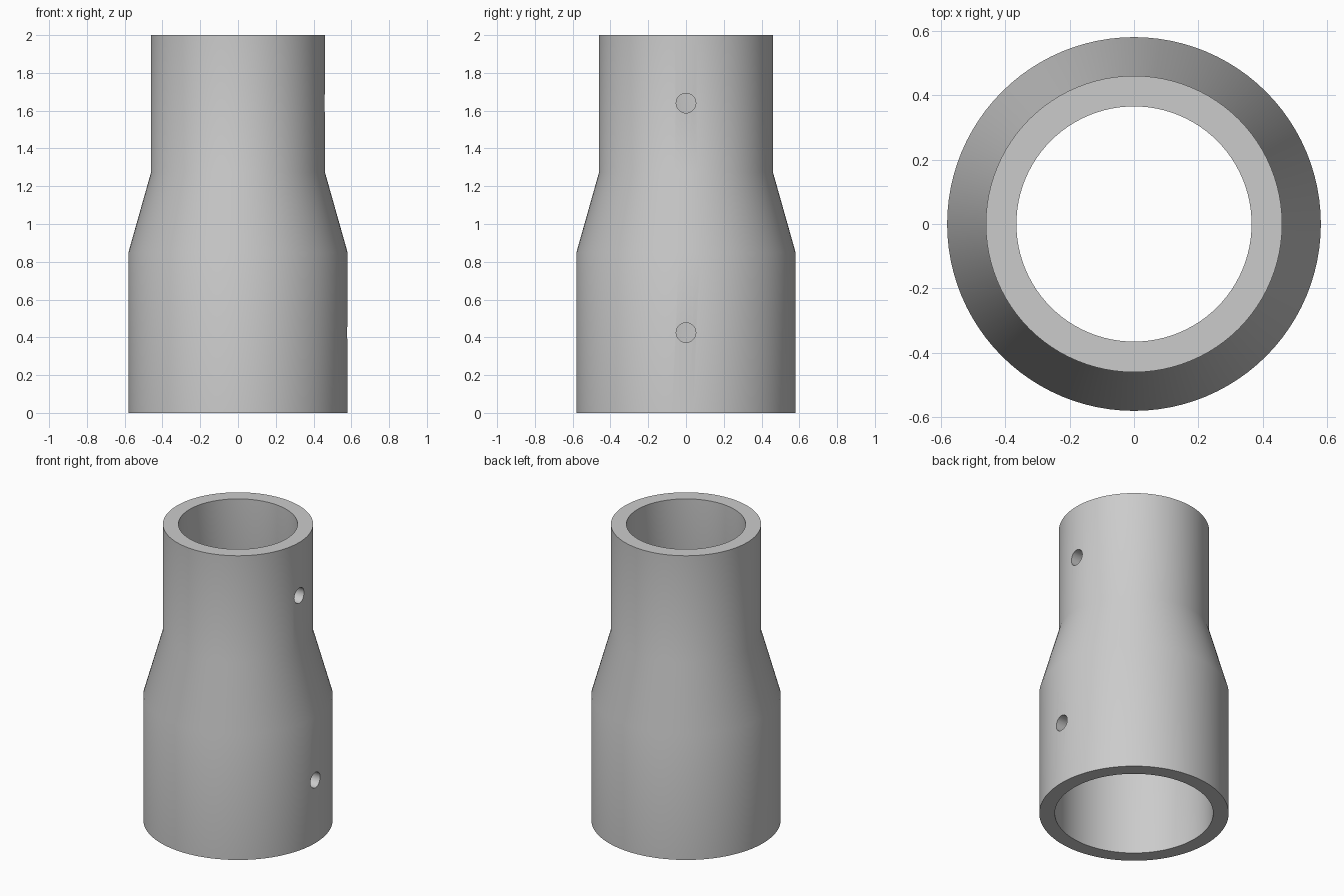
import bpy, bmesh, math
from mathutils import Matrix

default = bpy.data.objects.get("Cube")
if default:
    bpy.data.objects.remove(default, do_unlink=True)

SEGMENTS = 96

grey = bpy.data.materials.new("light_grey")
grey.use_nodes = True
colour = (0.6, 0.6, 0.6, 1)
grey.diffuse_color = colour
grey.node_tree.nodes["Principled BSDF"].inputs["Base Color"].default_value = colour


def add_object(name, bm):
    mesh = bpy.data.meshes.new(name)
    bm.to_mesh(mesh)
    bm.free()
    mesh.materials.append(grey)
    obj = bpy.data.objects.new(name, mesh)
    bpy.context.collection.objects.link(obj)
    return obj


# Reducer sleeve: closed wall profile (radius, height) turned about z
WALL = 0.095
outer = [(0.58, 0), (0.58, 0.85), (0.46, 1.275), (0.46, 2)]
inner = [(r - WALL, z) for r, z in reversed(outer)]
bm = bmesh.new()
rings = []
for r, z in outer + inner:
    ring = []
    for i in range(SEGMENTS):
        a = math.tau * i / SEGMENTS
        ring.append(bm.verts.new((r * math.cos(a), r * math.sin(a), z)))
    rings.append(ring)
for k, ring in enumerate(rings):
    following = rings[(k + 1) % len(rings)]
    for i in range(SEGMENTS):
        j = (i + 1) % SEGMENTS
        bm.faces.new((ring[i], ring[j], following[j], following[i]))
bmesh.ops.recalc_face_normals(bm, faces=bm.faces)
sleeve = add_object("reducer_sleeve", bm)

# Screw holes drilled through the left wall only
for name, z in (("lower_hole_cutter", 0.425), ("upper_hole_cutter", 1.64)):
    bm = bmesh.new()
    bmesh.ops.create_cone(
        bm, cap_ends=True, segments=32, radius1=0.052, radius2=0.052, depth=0.6,
        matrix=Matrix.Translation((0.5, 0, z)) @ Matrix.Rotation(math.pi / 2, 4, "Y"))
    cutter = add_object(name, bm)
    cutter.hide_render = True
    bpy.ops.object.select_all(action="DESELECT")
    sleeve.select_set(True)
    bpy.context.view_layer.objects.active = sleeve
    drill = sleeve.modifiers.new("drill", "BOOLEAN")
    drill.operation = "DIFFERENCE"
    drill.solver = "EXACT"
    drill.object = cutter
    bpy.ops.object.modifier_apply(modifier=drill.name)
    bpy.data.objects.remove(cutter, do_unlink=True)

# Smooth walls, crisp rims and hole edges
bpy.ops.object.shade_smooth_by_angle(angle=math.radians(30))
